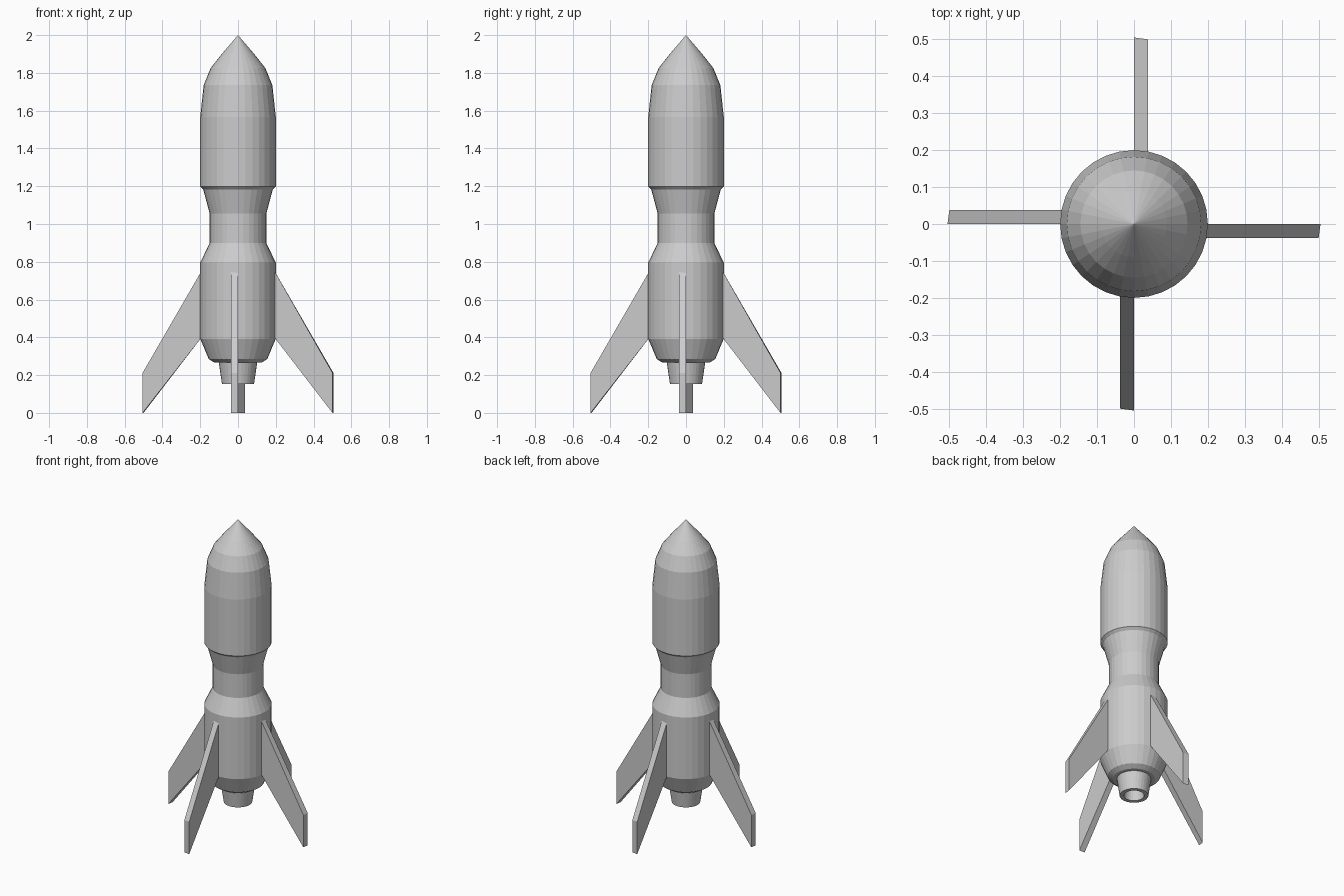
import bpy
import bmesh
import math

SIDES = 32

cube = bpy.data.objects.get("Cube")
if cube:
    bpy.data.objects.remove(cube, do_unlink=True)

grey = bpy.data.materials.new("plain grey")
grey.use_nodes = True
grey.diffuse_color = (0.6, 0.6, 0.6, 1)
grey.node_tree.nodes["Principled BSDF"].inputs["Base Color"].default_value = (0.6, 0.6, 0.6, 1)


def finish(name, bm):
    """Turn a bmesh into a flat-shaded grey object."""
    bmesh.ops.recalc_face_normals(bm, faces=bm.faces)
    mesh = bpy.data.meshes.new(name)
    bm.to_mesh(mesh)
    bm.free()
    mesh.materials.append(grey)
    obj = bpy.data.objects.new(name, mesh)
    bpy.context.collection.objects.link(obj)
    return obj


def lathe(name, profile):
    """Revolve (radius, height) points around the z axis."""
    bm = bmesh.new()
    verts = [bm.verts.new((r, 0, z)) for r, z in profile]
    edges = [bm.edges.new(pair) for pair in zip(verts, verts[1:])]
    bmesh.ops.spin(bm, geom=verts + edges, cent=(0, 0, 0), axis=(0, 0, 1),
                   angle=math.tau, steps=SIDES, use_merge=False)
    bmesh.ops.remove_doubles(bm, verts=bm.verts, dist=0.0005)
    return finish(name, bm)


def fin(name, angle):
    """Swept plate lying to one side of its radial plane."""
    outline = [(0.19, 0.757), (0.505, 0.212), (0.505, 0), (0.19, 0.403)]
    bm = bmesh.new()
    inner = [bm.verts.new((r, 0, z)) for r, z in outline]
    # the offset side is slightly shorter at the tip
    outer = [bm.verts.new((min(r, 0.5), -0.038, z)) for r, z in outline]
    bm.faces.new(inner)
    bm.faces.new(outer[::-1])
    for i in range(4):
        j = (i + 1) % 4
        bm.faces.new((inner[i], outer[i], outer[j], inner[j]))
    obj = finish(name, bm)
    obj.rotation_euler.z = angle


# Pointed nose, upper tank, narrow waist and lower tank
lathe("fuselage", [
    (0, 2), (0.09, 1.895), (0.145, 1.825), (0.182, 1.735), (0.2, 1.567),
    (0.2, 1.198), (0.184, 1.182), (0.15, 1.055), (0.15, 0.9), (0.2, 0.795),
    (0.2, 0.392), (0.155, 0.285), (0.125, 0.266), (0, 0.266)])

# Hollow exhaust nozzle
lathe("nozzle", [
    (0, 0.27), (0.102, 0.27), (0.085, 0.153), (0.06, 0.153),
    (0.055, 0.255), (0, 0.255)])

# Four fins around the lower tank
for i, side in enumerate(("left", "back", "right", "front")):
    fin(side + "_fin", i * math.pi / 2)
